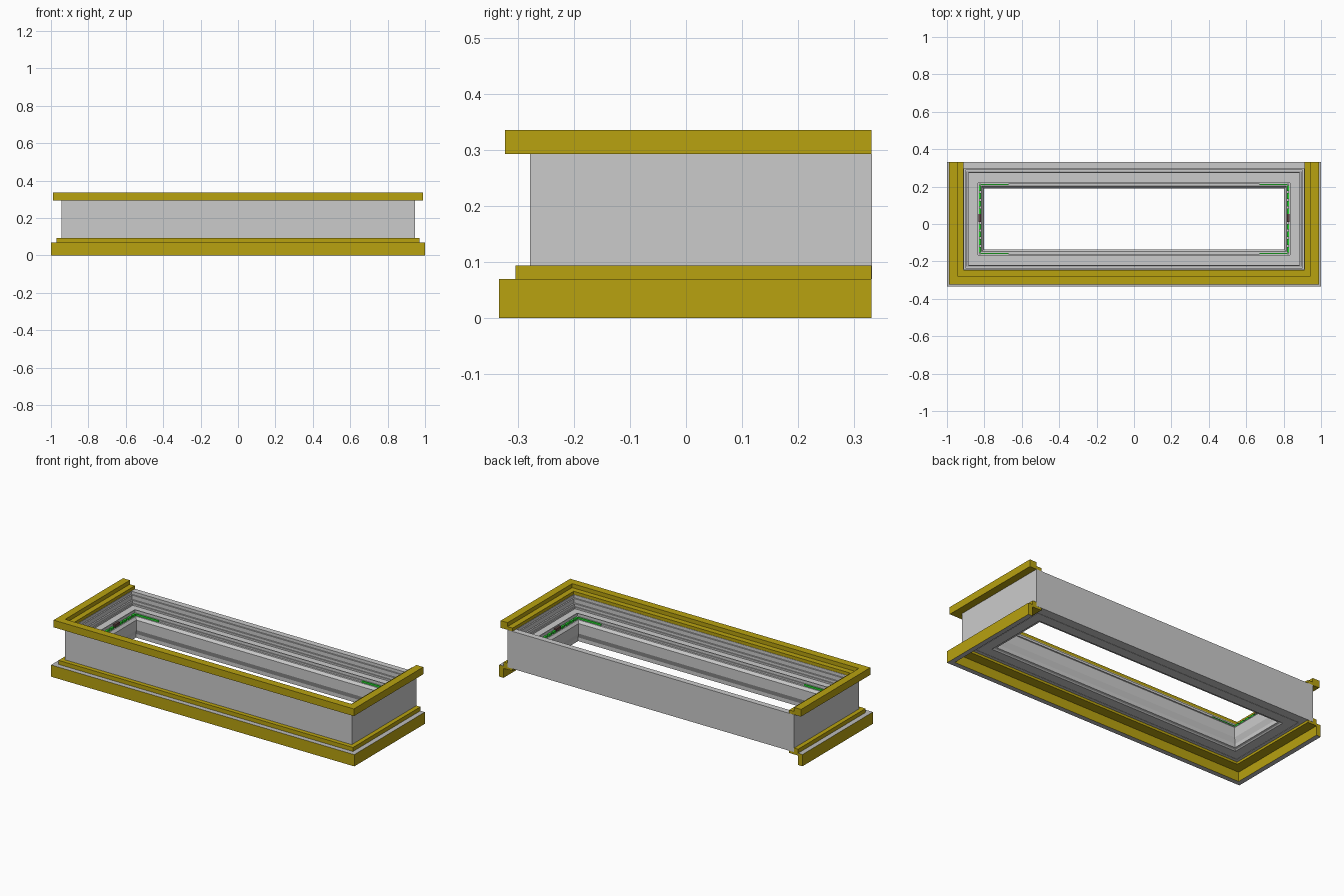
import bpy, bmesh

if "Cube" in bpy.data.objects:
    bpy.data.objects.remove(bpy.data.objects["Cube"])

XB, YF, YB = 0.945, -0.278, 0.332      # outer faces of the jamb box
TRIM_END = 0.331


def material(name, rgb):
    m = bpy.data.materials.new(name)
    m.diffuse_color = (*rgb, 1)
    m.use_nodes = True
    m.node_tree.nodes["Principled BSDF"].inputs["Base Color"].default_value = m.diffuse_color
    return m


grey = material("grey", (0.5, 0.5, 0.5))
yellow = material("yellow", (0.48, 0.36, 0.005))
green = material("green", (0.02, 0.7, 0.03))
dark = material("dark_red", (0.12, 0.06, 0.06))


def finish(name, bm, mats):
    bmesh.ops.recalc_face_normals(bm, faces=bm.faces[:])
    me = bpy.data.meshes.new(name)
    bm.to_mesh(me)
    bm.free()
    for m in mats:
        me.materials.append(m)
    ob = bpy.data.objects.new(name, me)
    bpy.context.collection.objects.link(ob)
    return ob


def sweep(name, profile, closed=True, mats=(), second=()):
    """Mitred sweep of (outward offset, z) points round the jamb, as a ring or a U."""
    bm = bmesh.new()
    columns = []
    for sx, back in ((-1, True), (-1, False), (1, False), (1, True)):
        col = []
        for o, z in profile:
            y = (YB + o if closed else TRIM_END) if back else YF - o
            col.append(bm.verts.new((sx * (XB + o), y, z)))
        columns.append(col)
    n = len(profile)
    for k in range(4 if closed else 3):
        a, b = columns[k], columns[(k + 1) % 4]
        for i in range(n):
            j = (i + 1) % n
            f = bm.faces.new((a[i], a[j], b[j], b[i]))
            f.material_index = 1 if i in second else 0
    if not closed:
        bm.faces.new(columns[0])
        bm.faces.new(columns[3])
    return finish(name, bm, mats)


def box(name, centre, size, mat):
    bm = bmesh.new()
    bmesh.ops.create_cube(bm, size=1)
    bmesh.ops.scale(bm, vec=size, verts=bm.verts)
    bmesh.ops.translate(bm, vec=centre, verts=bm.verts)
    return finish(name, bm, [mat])


def rect(o0, o1, z0, z1):
    return [(o0, z0), (o1, z0), (o1, z1), (o0, z1)]


# Outer jamb box with a stepped inner stop
sweep("jamb", [(0, 0.07), (0, 0.293), (-0.035, 0.293), (-0.035, 0.275),
               (-0.043, 0.275), (-0.043, 0.25), (-0.052, 0.25), (-0.052, 0.07)])

# Sash frame with seal groove and a ridge near the glazing
sweep("sash", [(-0.054, 0.07), (-0.054, 0.235), (-0.06, 0.235), (-0.06, 0.225),
               (-0.107, 0.225), (-0.107, 0.232), (-0.112, 0.232), (-0.112, 0.215),
               (-0.118, 0.215), (-0.118, 0.075), (-0.112, 0.07)])

# Glazing bead lining the opening, sloped at both ends
sweep("glazing_bead", [(-0.118, 0.075), (-0.118, 0.205), (-0.13, 0.205),
                       (-0.142, 0.19), (-0.142, 0.13), (-0.13, 0.10), (-0.13, 0.078)])

# Upper casing on three sides
sweep("upper_casing", [(-0.033, 0.293), (0.045, 0.293), (0.045, 0.336),
                       (0.0, 0.336), (0.0, 0.312), (-0.033, 0.312)],
      closed=False, mats=[yellow])

# Lower casing: fascia with grey edges
sweep("lower_fascia", rect(0.026, 0.055, 0.0, 0.07), closed=False,
      mats=[yellow, grey], second=(0, 2))
# Lower casing: backing strip that steps up against the jamb
sweep("lower_backing", [(-0.033, 0.056), (0.026, 0.056), (0.026, 0.094),
                        (0.0, 0.094), (0.0, 0.07), (-0.033, 0.07)],
      closed=False, mats=[yellow])

# Green packing clips along the ends and at the corners, plus end latches
yc = (YF + YB) / 2
for s in (-1, 1):
    x = s * (XB - 0.121)
    for i in range(9):
        box("end_clip", (x, yc + (i - 4) * 0.041, 0.212), (0.012, 0.03, 0.012), green)
    for y in (YB - 0.121, YF + 0.121):
        box("corner_clip", (s * 0.745, y, 0.21), (0.15, 0.006, 0.012), green)
    box("end_latch", (x, yc + 0.005, 0.218), (0.014, 0.045, 0.016), dark)
